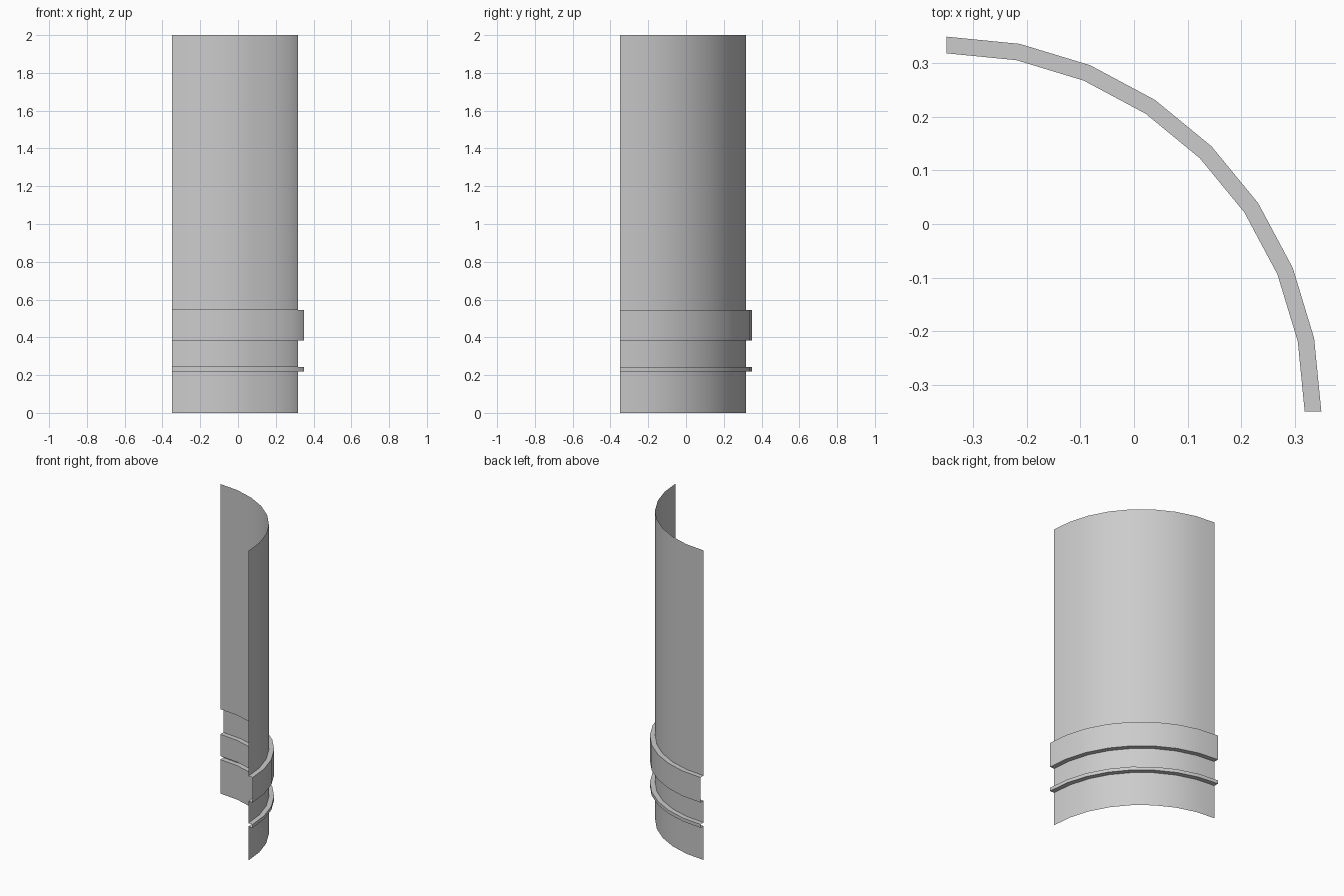
import bpy, bmesh, math

if "Cube" in bpy.data.objects:
    bpy.data.objects.remove(bpy.data.objects["Cube"])

CENTRE = -0.349      # axis of the quarter round, same in x and y
R_WALL, R_BAND = 0.667, 0.698
SEGMENTS = 8

# Stepped profile (radius, height): wall, thin ring, wide band, wall
profile = [(R_WALL, 0.0),
           (R_WALL, 0.22), (R_BAND, 0.22), (R_BAND, 0.242), (R_WALL, 0.242),
           (R_WALL, 0.383), (R_BAND, 0.383), (R_BAND, 0.545), (R_WALL, 0.545),
           (R_WALL, 2.0)]

# Sweep the open profile through a quarter turn
bm = bmesh.new()
columns = []
for i in range(SEGMENTS + 1):
    a = math.pi / 2 * i / SEGMENTS
    columns.append([bm.verts.new((CENTRE + r * math.cos(a), CENTRE + r * math.sin(a), z))
                    for r, z in profile])
for left, right in zip(columns, columns[1:]):
    for j in range(len(profile) - 1):
        bm.faces.new((left[j], right[j], right[j + 1], left[j + 1]))

mesh = bpy.data.meshes.new("quarter_column_wall")
bm.to_mesh(mesh)
bm.free()
wall = bpy.data.objects.new("quarter_column_wall", mesh)
bpy.context.collection.objects.link(wall)

# Smooth the curve, keep band edges sharp
bpy.context.view_layer.objects.active = wall
wall.select_set(True)
bpy.ops.object.shade_smooth_by_angle(angle=math.radians(30))
